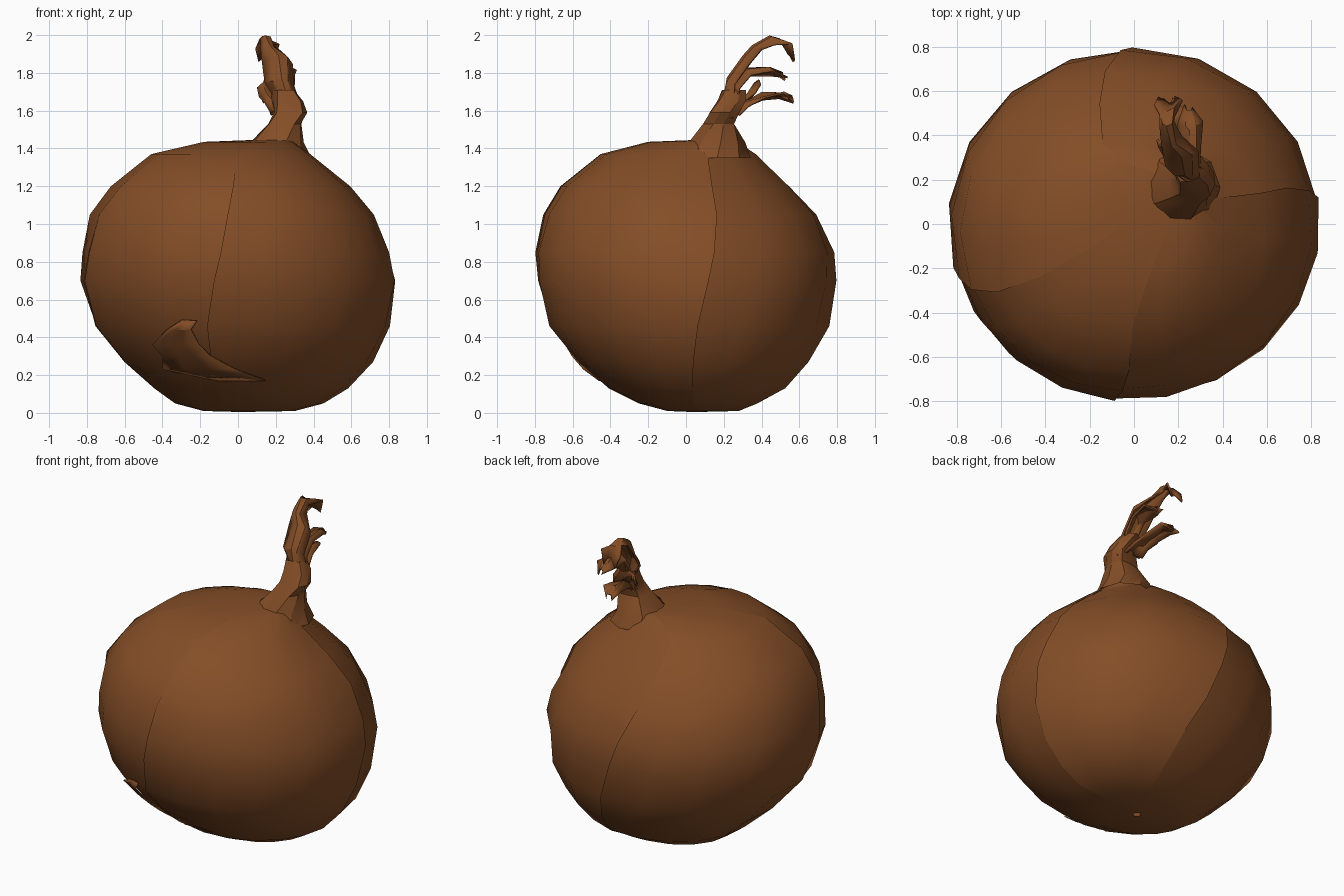
import bpy, math, random
from mathutils import Vector

if "Cube" in bpy.data.objects:
    bpy.data.objects.remove(bpy.data.objects["Cube"])

random.seed(4)
skin = bpy.data.materials.new("onion brown")
skin.diffuse_color = (0.23, 0.075, 0.02, 1)
skin.use_nodes = True
skin.node_tree.nodes["Principled BSDF"].inputs["Base Color"].default_value = skin.diffuse_color


def add_mesh(name, verts, faces, thick=0.0, angle=40):
    me = bpy.data.meshes.new(name)
    me.from_pydata([tuple(v) for v in verts], [], faces)
    me.materials.append(skin)
    ob = bpy.data.objects.new(name, me)
    bpy.context.collection.objects.link(ob)
    if thick:
        m = ob.modifiers.new("thickness", 'SOLIDIFY')
        m.thickness = thick
        m.offset = -1
    bpy.ops.object.select_all(action='DESELECT')
    ob.select_set(True)
    bpy.context.view_layer.objects.active = ob
    bpy.ops.object.shade_smooth_by_angle(angle=math.radians(angle))
    return ob


def grid(rows):
    """Flatten rows of points into vertices and quads."""
    n = len(rows[0])
    verts = [p for r in rows for p in r]
    faces = [(i * n + j, i * n + j + 1, (i + 1) * n + j + 1, (i + 1) * n + j)
             for i in range(len(rows) - 1) for j in range(n - 1)]
    return verts, faces


# Bulb outline: height, then left, right, front and back extents
RINGS = [
    (0.005, 0.00, 0.04, 0.03, 0.07),
    (0.01, -0.18, 0.30, -0.10, 0.28),
    (0.05, -0.33, 0.45, -0.25, 0.38),
    (0.13, -0.44, 0.58, -0.41, 0.53),
    (0.27, -0.60, 0.71, -0.57, 0.65),
    (0.46, -0.76, 0.80, -0.725, 0.755),
    (0.70, -0.835, 0.835, -0.785, 0.79),
    (0.85, -0.82, 0.80, -0.795, 0.78),
    (1.05, -0.78, 0.715, -0.75, 0.69),
    (1.20, -0.67, 0.59, -0.66, 0.55),
    (1.37, -0.46, 0.38, -0.45, 0.37),
    (1.435, -0.18, 0.29, -0.20, 0.27),
    (1.445, 0.08, 0.26, 0.05, 0.22),
]


def ring_at(z):
    for a, b in zip(RINGS, RINGS[1:]):
        if z <= b[0]:
            t = (z - a[0]) / (b[0] - a[0])
            return [p + (q - p) * t for p, q in zip(a, b)]
    return RINGS[-1]


def bulb_point(ring, ang, s=1.0):
    z, x0, x1, y0, y1 = ring
    return Vector(((x0 + x1) / 2 + (x1 - x0) / 2 * s * math.cos(ang),
                   (y0 + y1) / 2 + (y1 - y0) / 2 * s * math.sin(ang), z))


# Bulb skins: four panels, each slightly overlapping the next at a seam
SEAMS = [8, 90, 194, 261, 368]
for k, (a0, a1) in enumerate(zip(SEAMS, SEAMS[1:])):
    cols = round((a1 - a0) / 19)
    rows = []
    for r in RINGS:
        twist = 20 * (r[0] - 0.75)
        rows.append([bulb_point(r, math.radians(a0 + twist + (a1 - a0 + 1.5) * j / cols),
                                0.998 + 0.01 * j / cols) for j in range(cols + 1)])
    add_mesh("bulb_skin_%d" % (k + 1), *grid(rows), angle=80)

# Peeling flake low on the front: rows of height, start and end angle, lift
FLAKE = [(0.17, 252, 278, 1.012), (0.23, 224, 263, 1.03), (0.30, 231, 254, 1.045),
         (0.36, 229, 251, 1.04), (0.44, 240, 250, 1.03), (0.49, 247, 253, 1.012)]
rows = []
for z, a0, a1, s in FLAKE:
    rows.append([bulb_point(ring_at(z), math.radians(a0 + (a1 - a0) * j / 3),
                            s + (0.012 if j in (0, 3) else 0)) for j in range(4)])
add_mesh("peeling_flake", *grid(rows), thick=0.006, angle=25)

# Neck: tapering crumpled tube
NECK = [(0.21, 0.165, 1.35, 0.18, 0.18), (0.205, 0.16, 1.43, 0.145, 0.155),
        (0.25, 0.175, 1.53, 0.095, 0.085), (0.28, 0.20, 1.59, 0.095, 0.08),
        (0.265, 0.235, 1.65, 0.085, 0.075), (0.24, 0.25, 1.71, 0.06, 0.06)]
rows = []
for i, (cx, cy, z, rx, ry) in enumerate(NECK):
    pts = []
    for j in range(9):
        a = 2 * math.pi * j / 9 + 0.15 * i
        f = 1 + (0.12 if j % 2 else -0.06) * (i > 1)
        pts.append(Vector((cx + rx * f * math.cos(a), cy + ry * f * math.sin(a), z)))
    rows.append(pts + [pts[0].copy()])
add_mesh("neck", *grid(rows), angle=30)


def leaf(name, path, bow):
    """Dry ragged strip; path holds x, y, z, half width."""
    rows = []
    for i, (x, y, z, w) in enumerate(path):
        row = []
        for j in range(5):
            u = j / 2 - 1
            rag = random.uniform(-0.018, 0.018) if i > 1 else 0
            row.append(Vector((x + u * w + rag * abs(u), y + bow * u * u + rag,
                               z - 0.02 * u * u + rag * 1.2)))
        rows.append(row)
    add_mesh(name, *grid(rows), thick=0.012, angle=30)


# Dry leaves: one tall curled leaf and shorter ragged ones
leaf("tall_leaf", [(0.27, 0.19, 1.58, 0.07), (0.255, 0.20, 1.69, 0.065),
                   (0.23, 0.22, 1.78, 0.08), (0.215, 0.29, 1.88, 0.085),
                   (0.17, 0.36, 1.96, 0.055), (0.145, 0.43, 1.985, 0.045),
                   (0.15, 0.50, 1.96, 0.05), (0.16, 0.54, 1.90, 0.035)], 0.05)
leaf("middle_leaf", [(0.26, 0.24, 1.66, 0.05), (0.25, 0.25, 1.74, 0.05),
                     (0.25, 0.31, 1.81, 0.05), (0.25, 0.42, 1.82, 0.05),
                     (0.25, 0.51, 1.80, 0.025)], 0.03)
leaf("low_leaf", [(0.24, 0.25, 1.60, 0.07), (0.22, 0.30, 1.65, 0.06),
                  (0.19, 0.38, 1.69, 0.05), (0.17, 0.47, 1.70, 0.04),
                  (0.16, 0.55, 1.68, 0.02)], 0.03)
leaf("side_leaf", [(0.22, 0.23, 1.61, 0.05), (0.18, 0.27, 1.66, 0.04),
                   (0.15, 0.33, 1.70, 0.035), (0.13, 0.37, 1.76, 0.015)], 0.02)
